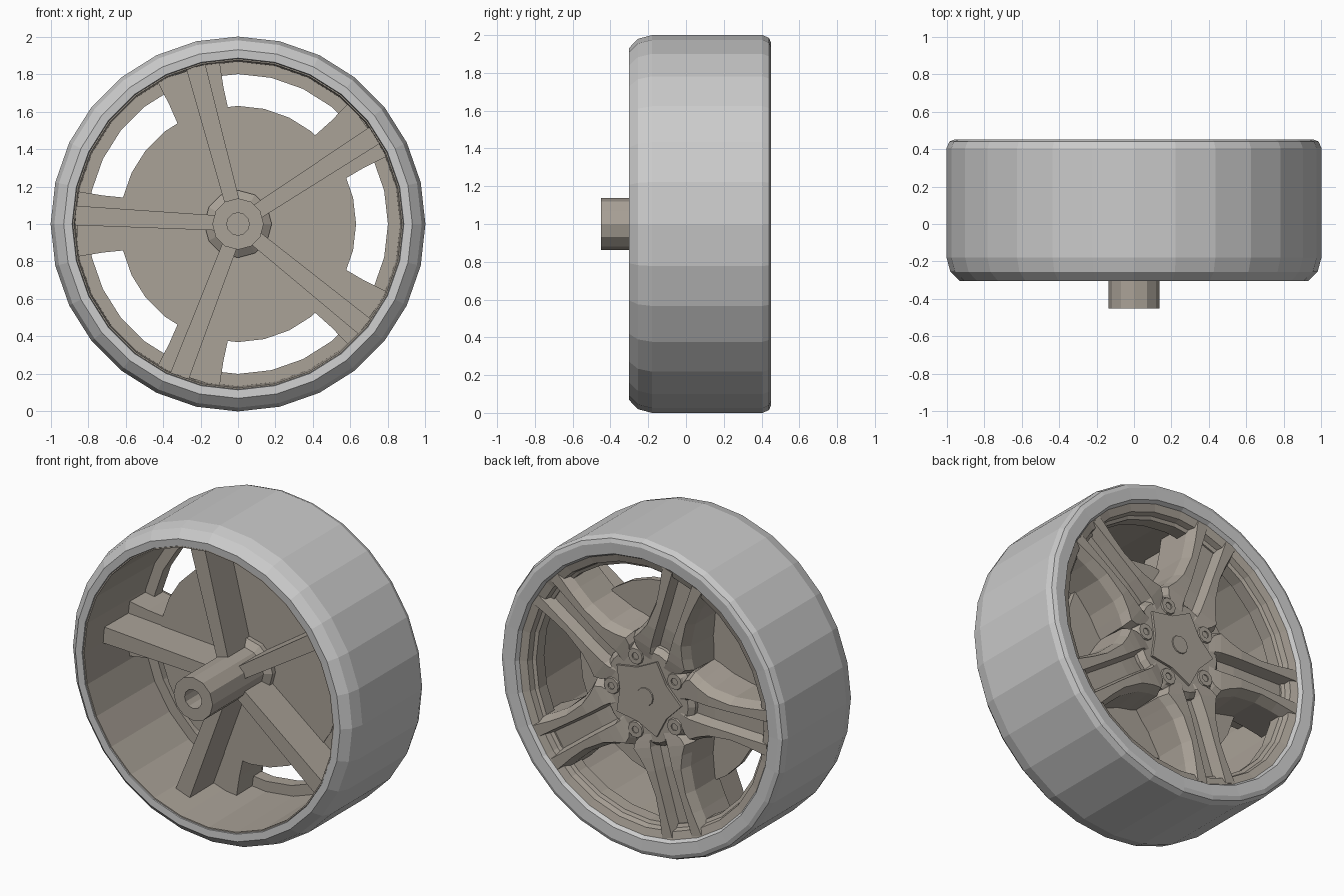
import bpy, bmesh
from math import sin, cos, pi, radians

if "Cube" in bpy.data.objects:
    bpy.data.objects.remove(bpy.data.objects["Cube"])

metal = bpy.data.materials.new("rim_metal")
metal.diffuse_color = (0.40, 0.36, 0.31, 1)
metal.use_nodes = True
metal.node_tree.nodes["Principled BSDF"].inputs["Base Color"].default_value = metal.diffuse_color


def finish(name, bm, mat=None):
    bmesh.ops.remove_doubles(bm, verts=bm.verts, dist=1e-5)
    bmesh.ops.recalc_face_normals(bm, faces=bm.faces)
    mesh = bpy.data.meshes.new(name)
    bm.to_mesh(mesh)
    bm.free()
    ob = bpy.data.objects.new(name, mesh)
    bpy.context.collection.objects.link(ob)
    if mat:
        mesh.materials.append(mat)
    return ob


def revolve(name, profile, sides, mat=None, closed=True, cx=0, cz=1):
    """Spin (radius, y) points round an axis parallel to y."""
    bm = bmesh.new()
    rings = []
    for i in range(sides):
        a = 2 * pi * i / sides
        rings.append([bm.verts.new((cx + r * cos(a), y, cz + r * sin(a))) for r, y in profile])
    n = len(profile)
    for i in range(sides):
        p, q = rings[i], rings[(i + 1) % sides]
        for j in range(n if closed else n - 1):
            k = (j + 1) % n
            bm.faces.new((p[j], p[k], q[k], q[j]))
    return finish(name, bm, mat)


def loft(name, sections, angle, mat):
    """Join cross-sections (along, [(across, y)...]) and turn them to a spoke angle."""
    bm = bmesh.new()
    c, s = cos(angle), sin(angle)
    rows = [[bm.verts.new((u * c - t * s, y, 1 + u * s + t * c)) for t, y in pts]
            for u, pts in sections]
    n = len(rows[0])
    for p, q in zip(rows, rows[1:]):
        for j in range(n):
            k = (j + 1) % n
            bm.faces.new((p[j], p[k], q[k], q[j]))
    bm.faces.new(rows[0])
    bm.faces.new(rows[-1][::-1])
    return finish(name, bm, mat)


SIDES = 28

# Tyre with a wide front bevel and a tight rear bevel
revolve("tire", [(0.882, -0.28), (0.885, -0.30), (0.93, -0.303), (0.98, -0.255), (1, -0.18),
                 (1, 0.405), (0.985, 0.44), (0.96, 0.45), (0.89, 0.445), (0.876, 0.42)], SIDES)

# Rim barrel with stepped rear flange
revolve("rim_barrel", [(0.882, -0.295), (0.874, -0.295), (0.866, 0.28), (0.80, 0.28), (0.80, 0.36),
                       (0.82, 0.37), (0.83, 0.405), (0.876, 0.42)], SIDES, metal)

# Backing disc behind the spokes
revolve("backing_disc", [(0, 0.12), (0.63, 0.12), (0.63, 0.16), (0, 0.16)], SIDES, metal, closed=False)

# Axle tube with a blind bore and flared base
revolve("axle_hub", [(0, -0.2), (0.06, -0.2), (0.06, -0.45), (0.137, -0.45), (0.137, 0.06),
                     (0.18, 0.09), (0.18, 0.36), (0, 0.36)], 12, metal, closed=False)

# Flat plate that carries the lug pads
revolve("hub_plate", [(0, 0.392), (0.29, 0.392), (0.32, 0.36), (0.34, 0.14)], 20, metal, closed=False)


def spoke_section(u, w, flare, top, g, depth):
    half = [(w + flare, 0.125), (w, top - 0.06), (w - 0.03, top),
            (g + 0.018, top), (g, top - depth)]
    return u, half + [(-t, y) for t, y in reversed(half)]


# along, half width, base flare, top height, groove half width, groove depth
spoke_rows = [(0.20, 0.10, 0.0, 0.385, 0.02, 0.002), (0.27, 0.196, 0.0, 0.40, 0.04, 0.012),
              (0.31, 0.218, 0.01, 0.408, 0.045, 0.07), (0.37, 0.185, 0.025, 0.414, 0.045, 0.07),
              (0.45, 0.155, 0.02, 0.42, 0.045, 0.07), (0.60, 0.14, 0.0, 0.42, 0.048, 0.07),
              (0.72, 0.152, 0.0, 0.42, 0.052, 0.07), (0.86, 0.175, 0.0, 0.42, 0.055, 0.07)]
spoke_sections = [spoke_section(*row) for row in spoke_rows]


def bar_section(u, w):
    return u, [(w, -0.11), (w, 0.14), (-w, 0.14), (-w, -0.11)]


bar_sections = [bar_section(0.11, 0.04), bar_section(0.868, 0.052)]

for k in range(5):
    a = radians(72 * k)
    # Grooved double spoke on the outer face
    loft(f"spoke_{k + 1}", spoke_sections, a + radians(36), metal)
    # Straight stiffening bar on the inner face
    loft(f"inner_bar_{k + 1}", bar_sections, a + radians(33), metal)
    # Shallow lug pad with a small hole
    revolve(f"lug_pad_{k + 1}", [(0, 0.394), (0.022, 0.394), (0.022, 0.402), (0.05, 0.402),
                                 (0.056, 0.385)], 10, metal, closed=False,
            cx=0.245 * cos(a), cz=1 + 0.245 * sin(a))

# Star-shaped centre plate pointing along the spokes
bm = bmesh.new()
star = []
for i in range(10):
    r = 0.25 if i % 2 else 0.18
    star.append(bm.verts.new((r * cos(i * pi / 5), 0.36, 1 + r * sin(i * pi / 5))))
base = bm.faces.new(star)
top = bmesh.ops.extrude_face_region(bm, geom=[base])["geom"]
bmesh.ops.translate(bm, vec=(0, 0.047, 0), verts=[v for v in top if isinstance(v, bmesh.types.BMVert)])
finish("centre_plate", bm, metal)

# Centre cap
revolve("centre_cap", [(0, 0.413), (0.055, 0.413), (0.06, 0.40)], 12, metal, closed=False)
